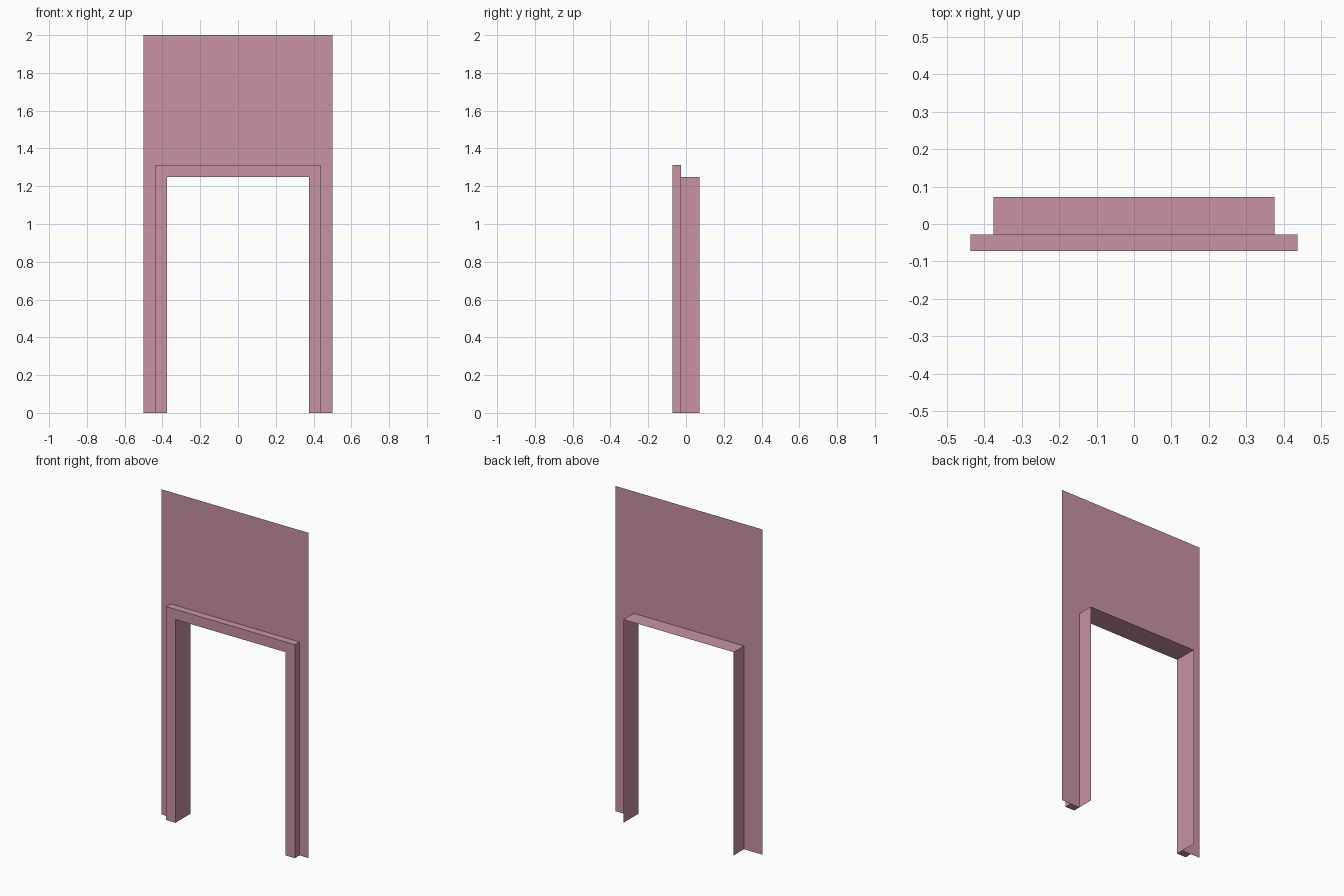
import bpy

if "Cube" in bpy.data.objects:
    bpy.data.objects.remove(bpy.data.objects["Cube"])

Y_FRONT, Y_WALL, Y_BACK = -0.0725, -0.0275, 0.0725
INNER, TRIM, OUTER = (0.375, 1.25), (0.4375, 1.3125), (0.5, 2.0)

mat = bpy.data.materials.new("dusty_pink")
mat.diffuse_color = (0.58, 0.29, 0.37, 1)
mat.use_nodes = True
mat.node_tree.nodes["Principled BSDF"].inputs["Base Color"].default_value = mat.diffuse_color


def arch(size, y):
    """Open doorway outline from left foot to right foot."""
    w, h = size
    return [(-w, y, 0), (-w, y, h), (w, y, h), (w, y, 0)]


def build(name, rows, cap_feet=False):
    """Skin neighbouring outlines; optionally close the feet of a full ring."""
    n = len(rows)
    verts = [p for row in rows for p in row]
    links = n if cap_feet else n - 1
    faces = []
    for r in range(links):
        a, b = r * 4, ((r + 1) % n) * 4
        faces += [(a + i, b + i, b + i + 1, a + i + 1) for i in range(3)]
    if cap_feet:
        faces.append(tuple(r * 4 for r in reversed(range(n))))
        faces.append(tuple(r * 4 + 3 for r in range(n)))
    mesh = bpy.data.meshes.new(name)
    mesh.from_pydata(verts, [], faces)
    mesh.materials.append(mat)
    obj = bpy.data.objects.new(name, mesh)
    bpy.context.collection.objects.link(obj)
    return obj


# Thin wall panel around the opening
build("wall_panel", [arch(OUTER, Y_WALL), arch(INNER, Y_WALL)])

# Raised trim on the front; its open back sits against the wall
trim = build("door_trim", [arch(TRIM, Y_WALL), arch(TRIM, Y_FRONT),
                           arch(INNER, Y_FRONT), arch(INNER, Y_WALL)], True)

# Lining of the opening, running back through the wall
build("door_lining", [arch(INNER, Y_WALL), arch(INNER, Y_BACK)])
